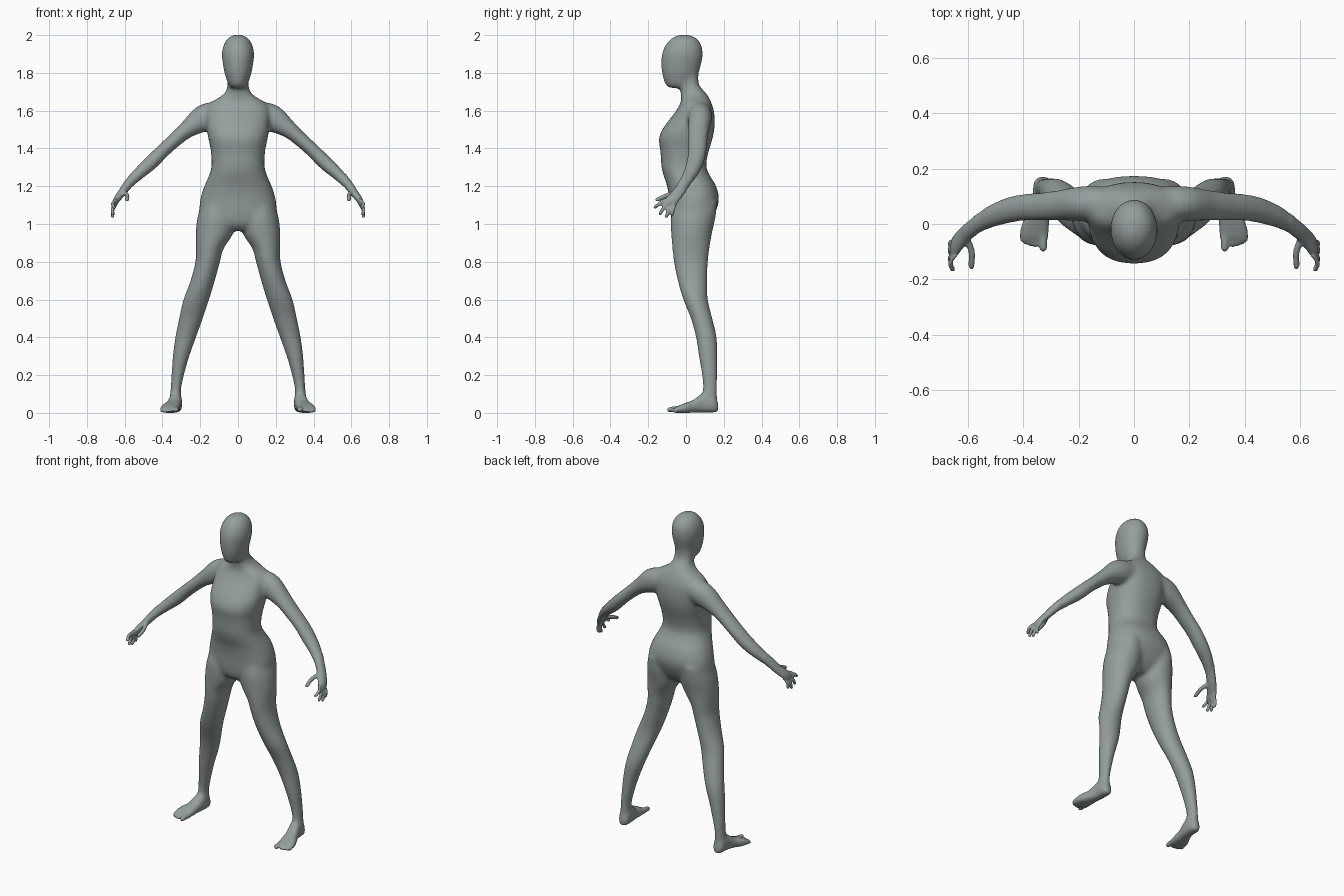
import bpy, bmesh, math
from mathutils import Vector

default = bpy.data.objects.get("Cube")
if default:
    bpy.data.objects.remove(default, do_unlink=True)

skin = bpy.data.materials.new("grey_green_skin")
skin.use_nodes = True
colour = (0.30, 0.34, 0.34, 1)
skin.diffuse_color = colour
skin.node_tree.nodes["Principled BSDF"].inputs["Base Color"].default_value = colour

SIDES = 28
bm = bmesh.new()


def blend(a, b, c, d, t):
    """Smooth curve through b and c, guided by a and d."""
    return b + 0.5 * t * ((c - a) + t * ((2 * a - 5 * b + 4 * c - d) + t * (3 * (b - c) + d - a)))


def refine(rows, steps=4):
    """Add smooth in-between rows to a list of sections."""
    rows = [rows[0]] + list(rows) + [rows[-1]]
    out = []
    for a, b, c, d in zip(rows, rows[1:], rows[2:], rows[3:]):
        for s in range(steps):
            out.append([blend(*v, s / steps) for v in zip(a, b, c, d)])
    return out + [list(rows[-1])]


def loft(sections, power=1.0):
    """Closed skin over rings given as (centre, half axis, half axis)."""
    def bulge(value):
        return math.copysign(abs(value) ** power, value)

    rings = []
    for centre, u, v in sections:
        ring = []
        for i in range(SIDES):
            a = math.tau * i / SIDES
            ring.append(bm.verts.new(centre + u * bulge(math.cos(a)) + v * bulge(math.sin(a))))
        rings.append(ring)
    faces = [bm.faces.new(rings[0]), bm.faces.new(rings[-1])]
    for low, high in zip(rings, rings[1:]):
        for i in range(SIDES):
            j = (i + 1) % SIDES
            faces.append(bm.faces.new((low[i], low[j], high[j], high[i])))
    bmesh.ops.recalc_face_normals(bm, faces=faces)


def levels(rows, side=1, power=1.0):
    """Horizontal sections: height, x range, y range."""
    sections = []
    for z, x0, x1, y0, y1 in refine(rows):
        sections.append((Vector((side * (x0 + x1) / 2, (y0 + y1) / 2, z)),
                         Vector(((x1 - x0) / 2, 0, 0)), Vector((0, (y1 - y0) / 2, 0))))
    loft(sections, power)


def limb(rows, side):
    """Sections along a sideways path: x, y, z, thickness, depth."""
    rows = refine(rows)
    sections = []
    for i, (x, y, z, r, depth) in enumerate(rows):
        before, after = rows[max(i - 1, 0)], rows[min(i + 1, len(rows) - 1)]
        across = Vector((before[2] - after[2], 0, after[0] - before[0])).normalized()
        across.x *= side
        sections.append((Vector((side * x, y, z)), across * r, Vector((0, depth, 0))))
    loft(sections)


def digit(points, radius, side):
    """Round finger or toe with a rounded tip."""
    path = [Vector(p) for p in refine(points)]
    tip = (path[-1] - path[-2]).normalized()
    stops = [(p, radius * (1 - 0.2 * i / len(path))) for i, p in enumerate(path)]
    end = stops[-1][1]
    for a in (30, 60, 80):
        a = math.radians(a)
        stops.append((path[-1] + tip * end * math.sin(a), end * math.cos(a)))
    u = tip.orthogonal().normalized()
    v = tip.cross(u)
    flip = Vector((side, 1, 1))
    loft([(p * flip, u * flip * r, v * flip * r) for p, r in stops])


# Head
levels([(1.72, -.035, .035, -.09, .02), (1.74, -.052, .052, -.112, .05),
        (1.8, -.072, .072, -.128, .068), (1.85, -.081, .081, -.131, .082),
        (1.9, -.086, .086, -.128, .09), (1.95, -.076, .076, -.108, .081),
        (1.985, -.052, .052, -.075, .055), (2.002, -.02, .02, -.04, .015)])

# Neck and torso: height, half width, front, back
torso = [(1.8, .052, -.03, .066), (1.74, .056, -.03, .068), (1.7, .066, -.03, .1),
         (1.67, .1, -.025, .122), (1.64, .15, -.03, .135), (1.6, .17, -.052, .148),
         (1.55, .167, -.09, .152), (1.5, .165, -.126, .15), (1.45, .157, -.144, .14),
         (1.4, .146, -.138, .125), (1.35, .141, -.133, .112), (1.3, .141, -.13, .108),
         (1.25, .157, -.117, .13), (1.2, .179, -.1, .16), (1.13, .2, -.088, .175),
         (1.06, .2, -.083, .155), (1.0, .14, -.072, .12), (.965, .06, -.04, .08)]
levels([(z, -w, w, front, back) for z, w, front, back in torso], power=.85)

for side in (1, -1):
    # Leg
    levels([(1.12, .04, .19, -.06, .165), (1.04, .015, .214, -.08, .158),
            (.95, .025, .225, -.079, .138), (.87, .076, .223, -.073, .125),
            (.8, .095, .226, -.065, .117), (.7, .122, .252, -.045, .113),
            (.6, .152, .29, -.015, .116), (.5, .185, .313, .025, .14),
            (.4, .221, .333, .052, .163), (.3, .257, .346, .067, .167),
            (.2, .285, .353, .083, .167), (.12, .301, .358, .088, .166),
            (.04, .298, .362, .07, .168)], side)

    # Foot: y, centre x, half width, height
    foot = [(.172, .33, .018, .05), (.15, .33, .034, .09), (.09, .332, .036, .105),
            (.04, .345, .042, .07), (-.01, .358, .05, .05),
            (-.045, .361, .051, .036), (-.058, .361, .045, .028)]
    loft([(Vector((side * x, y, h / 2)), Vector((w, 0, 0)), Vector((0, 0, h / 2)))
          for y, x, w, h in refine(foot)], .75)

    # Toes
    for x, end, radius in ((.328, -.087, .017), (.357, -.077, .0105), (.374, -.073, .0105),
                           (.391, -.067, .0105), (.405, -.057, .01)):
        digit([(x, -.03, .022), (x, -.055, .02), (x, end, radius)], radius, side)

    # Arm and palm
    limb([(.1, .075, 1.585, .065, .06), (.18, .074, 1.56, .073, .064),
          (.27, .068, 1.5, .047, .056), (.34, .063, 1.44, .039, .052),
          (.4, .06, 1.385, .038, .05), (.46, .048, 1.325, .039, .048),
          (.53, .022, 1.262, .033, .042), (.585, -.015, 1.205, .025, .034),
          (.615, -.042, 1.165, .021, .037), (.645, -.077, 1.125, .017, .042),
          (.654, -.09, 1.1, .011, .036)], side)

    # Fingers: knuckle y and z, tip x, y and z
    for ky, kz, x, y, z in ((-.112, 1.13, .656, -.165, 1.088), (-.1, 1.115, .663, -.138, 1.053),
                            (-.08, 1.105, .664, -.104, 1.04), (-.06, 1.11, .661, -.074, 1.05)):
        digit([(.646, ky, kz), (.664, (ky + y) / 2, (kz + z) / 2), (x, y, z)], .0115, side)

    # Thumb
    digit([(.605, -.05, 1.17), (.587, -.1, 1.152), (.588, -.153, 1.128)], .0135, side)

# Fuse the parts into one skin
mesh = bpy.data.meshes.new("body")
bm.to_mesh(mesh)
bm.free()
body = bpy.data.objects.new("body", mesh)
bpy.context.collection.objects.link(body)
bpy.context.view_layer.objects.active = body
body.select_set(True)
fuse = body.modifiers.new("fuse", "REMESH")
fuse.mode = "VOXEL"
fuse.voxel_size = .0065
bpy.ops.object.modifier_apply(modifier=fuse.name)

# Soften the joins, keeping hands and toes crisp, and flatten the soles
bm = bmesh.new()
bm.from_mesh(body.data)
broad = [v for v in bm.verts if abs(v.co.x) < .57 and (v.co.z > .06 or v.co.y > .02)]
for verts, rounds in ((broad, 22), (bm.verts[:], 2)):
    for _ in range(rounds):
        bmesh.ops.smooth_vert(bm, verts=verts, factor=.5, use_axis_x=True, use_axis_y=True, use_axis_z=True)
for v in bm.verts:
    v.co.z = max(v.co.z, 0)
bm.to_mesh(body.data)
bm.free()
body.data.materials.clear()
body.data.materials.append(skin)
bpy.ops.object.shade_smooth()
